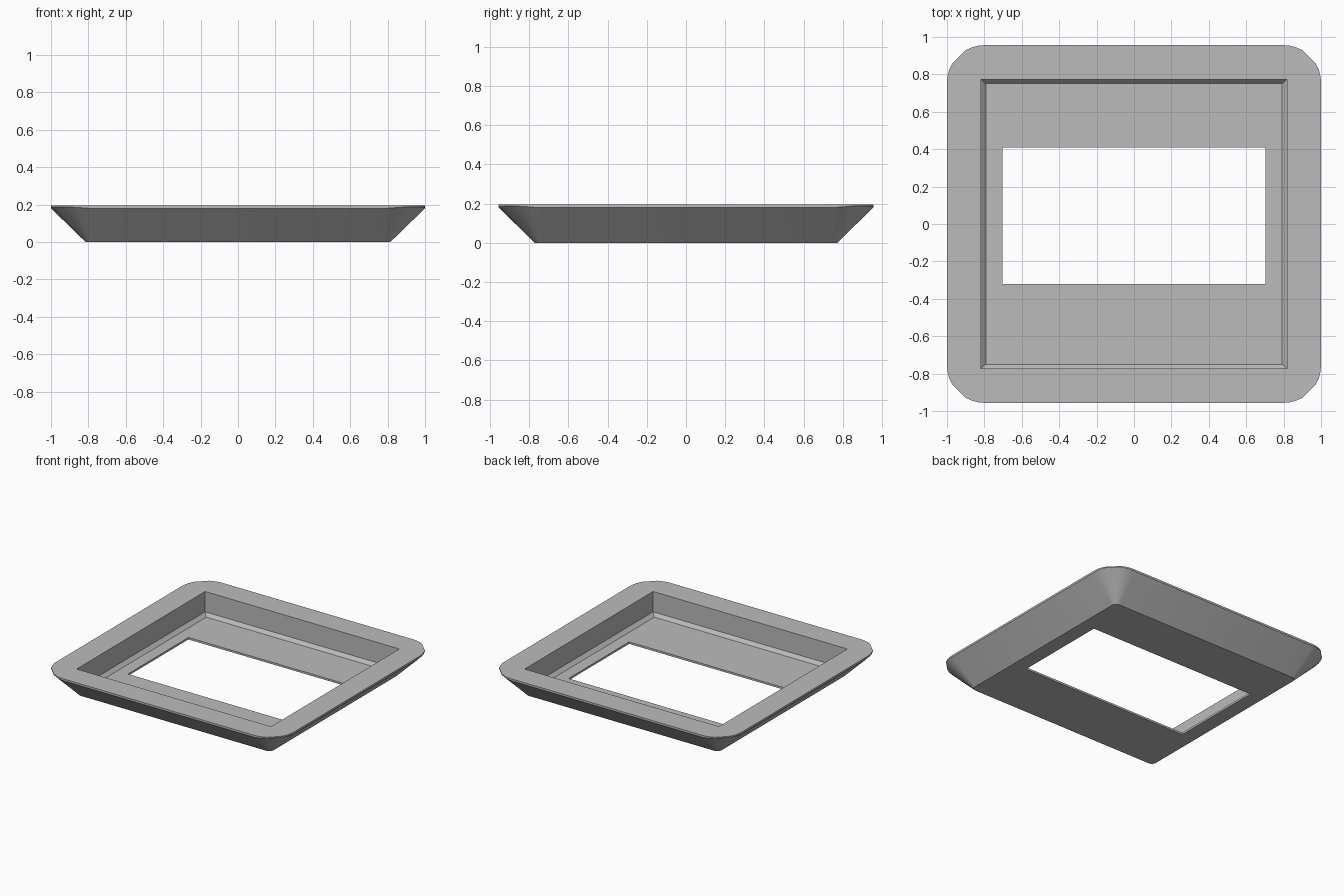
import bpy, bmesh, math

cube = bpy.data.objects.get("Cube")
if cube:
    bpy.data.objects.remove(cube, do_unlink=True)

grey = bpy.data.materials.new("neutral grey")
grey.use_nodes = True
colour = (0.5, 0.5, 0.5, 1)
grey.diffuse_color = colour
grey.node_tree.nodes["Principled BSDF"].inputs["Base Color"].default_value = colour

# Two soft arcs with a flat facet between them at every corner
ARC = [0, 10, 20, 30, 60, 70, 80, 90]


def ring(bm, hx, hy, z, radius=0.0, cy=0.0, lift=0.0):
    """Rounded rectangle of vertices; radius 0 gives sharp corners."""
    verts = []
    for quarter, (sx, sy) in enumerate([(1, 1), (-1, 1), (-1, -1), (1, -1)]):
        for deg in ARC:
            a = math.radians(deg + 90 * quarter)
            x = sx * (hx - radius) + radius * math.cos(a)
            y = sy * (hy - radius) + radius * math.sin(a) + cy
            rise = lift * math.sin(math.radians(2 * deg))
            verts.append(bm.verts.new((x, y, z + rise)))
    return verts


bm = bmesh.new()
hole = dict(hx=0.703, hy=0.364, cy=0.044)
rings = [
    ring(bm, z=0, **hole),                         # underside of window
    ring(bm, 0.815, 0.772, 0, radius=0.035),       # foot of sloped wall
    ring(bm, 1.0, 0.956, 0.18, radius=0.2, lift=0.008),  # underside of lip
    ring(bm, 1.0, 0.956, 0.195, radius=0.2),       # top of lip
    ring(bm, 0.818, 0.7725, 0.195),                # recess opening
    ring(bm, 0.818, 0.7725, 0.04),                 # recess wall base
    ring(bm, 0.792, 0.75, 0.015),                  # bevelled floor edge
    ring(bm, z=0.015, **hole),                     # top of window
]

# Skin each ring to the next, closing back through the window
for lower, upper in zip(rings, rings[1:] + rings[:1]):
    n = len(lower)
    for i in range(n):
        j = (i + 1) % n
        bm.faces.new((lower[i], lower[j], upper[j], upper[i]))
bmesh.ops.remove_doubles(bm, verts=bm.verts, dist=0.0005)
bmesh.ops.recalc_face_normals(bm, faces=bm.faces)

mesh = bpy.data.meshes.new("bezel_tray")
bm.to_mesh(mesh)
bm.free()
mesh.materials.append(grey)
tray = bpy.data.objects.new("bezel_tray", mesh)
bpy.context.collection.objects.link(tray)

bpy.ops.object.select_all(action="DESELECT")
tray.select_set(True)
bpy.context.view_layer.objects.active = tray
bpy.ops.object.shade_smooth_by_angle(angle=math.radians(32))
